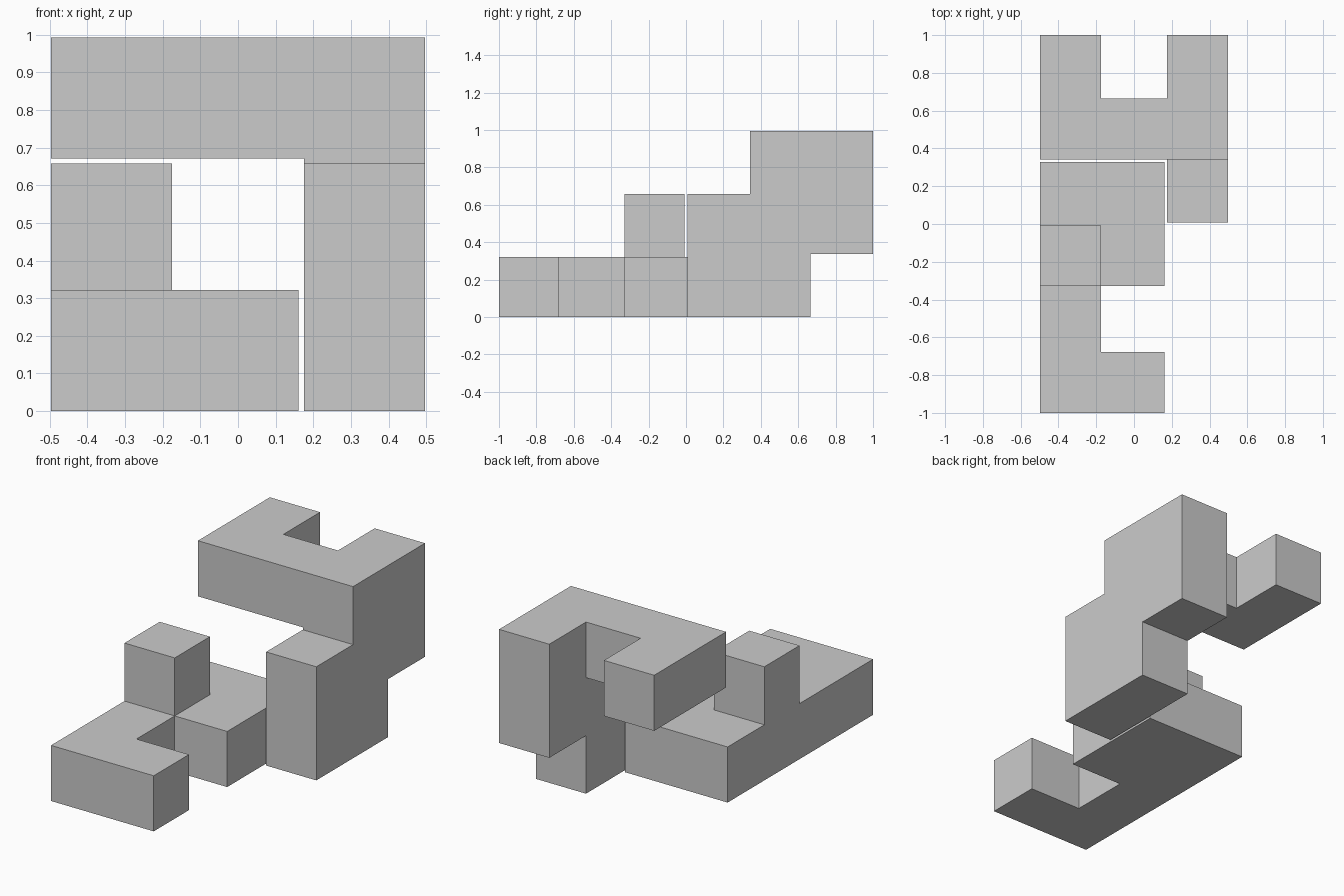
import bpy, bmesh
from itertools import product
from mathutils import Vector

if "Cube" in bpy.data.objects:
    bpy.data.objects.remove(bpy.data.objects["Cube"])

INSET = 0.007                      # clearance around each piece
PITCH = (2 + 2 * INSET) / 6        # cell size of the 3 x 6 x 3 layout
ORIGIN = Vector((-1.5 * PITCH, -3 * PITCH, -INSET))


def coord(i):
    """Even steps are the low side of a cell, odd steps the high side."""
    return (i // 2) * PITCH + INSET if i % 2 == 0 else (i // 2 + 1) * PITCH - INSET


def make_piece(name, cells):
    # A step is solid when every cell it touches is filled
    def solid(s):
        spans = [(k // 2,) if k % 2 == 0 else (k // 2, k // 2 + 1) for k in s]
        return all(c in cells for c in product(*spans))

    steps = {s for s in product(range(6), range(12), range(6)) if solid(s)}
    bm = bmesh.new()
    verts = {}

    def vert(key):
        if key not in verts:
            verts[key] = bm.verts.new(ORIGIN + Vector([coord(k) for k in key]))
        return verts[key]

    # Outer skin only
    for s in steps:
        for axis, side in product(range(3), (0, 1)):
            near = list(s)
            near[axis] += 1 if side else -1
            if tuple(near) in steps:
                continue
            u, v = (axis + 1) % 3, (axis + 2) % 3
            loop = []
            for a, b in ((0, 0), (1, 0), (1, 1), (0, 1)):
                k = list(s)
                k[axis] += side
                k[u] += a
                k[v] += b
                loop.append(vert(tuple(k)))
            bm.faces.new(loop if side else loop[::-1])

    # Merge coplanar faces into clean flat sides
    bmesh.ops.dissolve_limit(bm, angle_limit=0.01, verts=bm.verts[:], edges=bm.edges[:])
    mesh = bpy.data.meshes.new(name)
    bm.to_mesh(mesh)
    bm.free()
    obj = bpy.data.objects.new(name, mesh)
    bpy.context.collection.objects.link(obj)
    return obj


# Low piece: long bar, front hook, rear block and a raised cube
low = {(0, y, 0) for y in range(4)} | {(1, 0, 0), (1, 2, 0), (1, 3, 0), (0, 2, 1)}
make_piece("low_puzzle_piece", low)

# Tall piece: stepped column on the right, bridge and arm on top
tall = {(2, 3, 0), (2, 3, 1), (2, 4, 0), (2, 4, 1), (2, 4, 2), (2, 5, 1), (2, 5, 2)}
tall |= {(0, 4, 2), (1, 4, 2), (0, 5, 2)}
make_piece("tall_puzzle_piece", tall)
